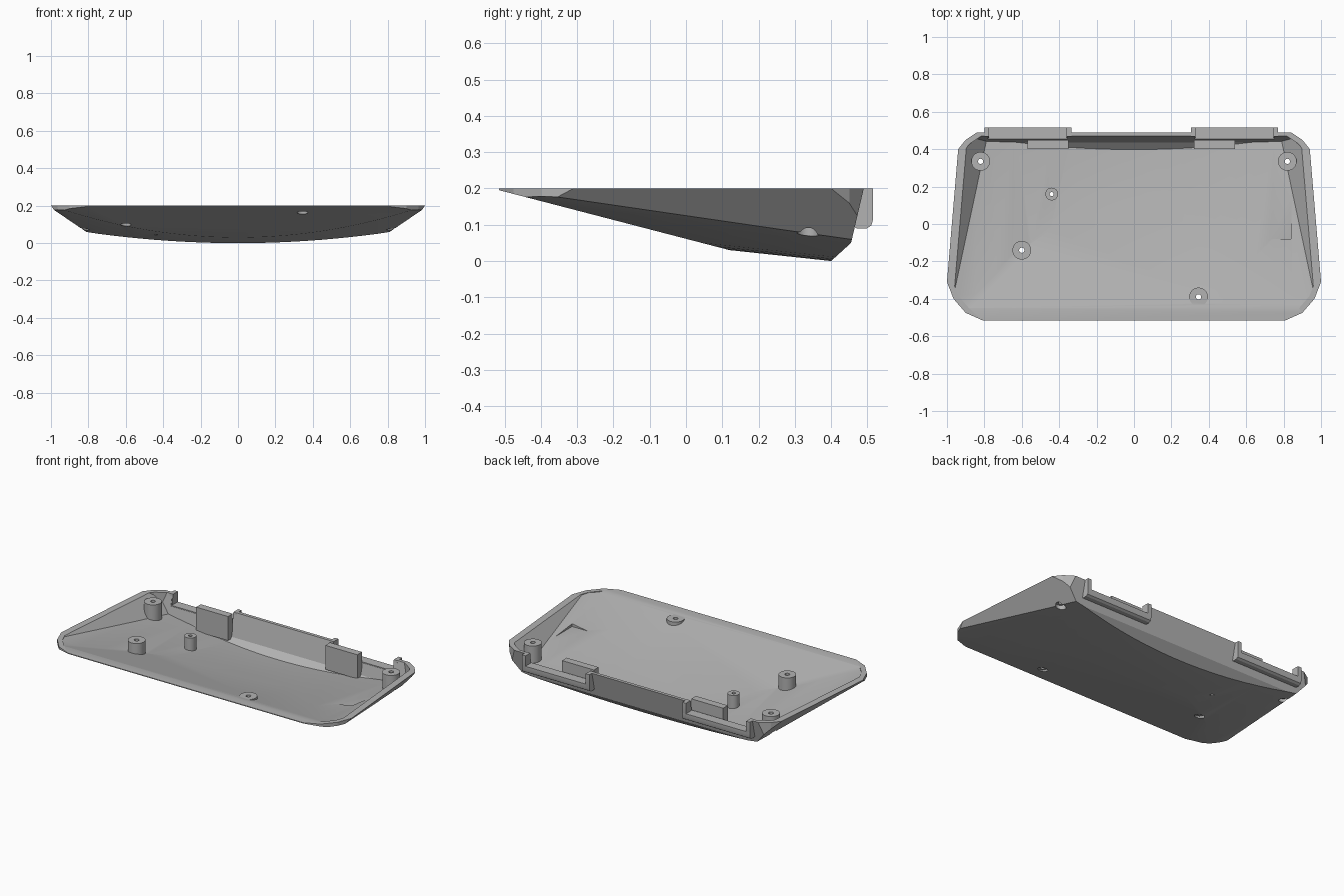
import bpy, bmesh
from mathutils import Vector, Matrix

if "Cube" in bpy.data.objects:
    bpy.data.objects.remove(bpy.data.objects["Cube"], do_unlink=True)

grey = bpy.data.materials.new("plain grey")
grey.use_nodes = True
grey.diffuse_color = (0.45, 0.45, 0.45, 1)
grey.node_tree.nodes["Principled BSDF"].inputs["Base Color"].default_value = (0.45, 0.45, 0.45, 1)

TOP = 0.2


def finish(bm, name):
    bmesh.ops.recalc_face_normals(bm, faces=bm.faces[:])
    mesh = bpy.data.meshes.new(name)
    bm.to_mesh(mesh)
    bm.free()
    mesh.materials.append(grey)
    obj = bpy.data.objects.new(name, mesh)
    bpy.context.collection.objects.link(obj)
    return obj


def box(name, low, high):
    bm = bmesh.new()
    low, high = Vector(low), Vector(high)
    bmesh.ops.create_cube(bm, size=1, matrix=Matrix.Translation((low + high) / 2)
                          @ Matrix.Diagonal((*(high - low), 1)))
    return finish(bm, name)


def post(name, x, y, radius, low, high):
    bm = bmesh.new()
    bmesh.ops.create_cone(bm, cap_ends=True, segments=32, radius1=radius, radius2=radius,
                          depth=high - low, matrix=Matrix.Translation((x, y, (low + high) / 2)))
    return finish(bm, name)


def extrude_x(name, profile, x0, x1):
    bm = bmesh.new()
    face = bm.faces.new([bm.verts.new((x0, y, z)) for y, z in profile])
    out = bmesh.ops.extrude_face_region(bm, geom=[face])
    verts = [v for v in out["geom"] if isinstance(v, bmesh.types.BMVert)]
    bmesh.ops.translate(bm, verts=verts, vec=(x1 - x0, 0, 0))
    return finish(bm, name)


def subtract(target, cutter):
    cutter.hide_render = True
    mod = target.modifiers.new("cut", 'BOOLEAN')
    mod.operation, mod.solver, mod.object = 'DIFFERENCE', 'EXACT', cutter
    bpy.context.view_layer.objects.active = target
    bpy.ops.object.modifier_apply(modifier=mod.name)
    bpy.data.objects.remove(cutter, do_unlink=True)


# Planes bounding the body: point, outward direction, wall thickness
planes = [((0, 0.12, 0.03), (0, -0.26, -1), 0.021),     # sloping front underside
          ((0, -0.515, 0), (0, -1, 0), 0.03),           # front edge
          ((0, 0.4, 0), (0, 0.05, -0.055), 0.02),       # lower back bevel
          ((0, 0.49, TOP), (0, 0.15, -0.035), 0.02)]    # back wall
for i in range(-9, 10):                                 # bowed underside
    x = i / 10
    planes.append(((x, 0.4, 0.1 * x * x), (0.2 * x, -0.107, -1), 0.025))
front_corner = [(0.81, -0.515), (0.9, -0.475), (0.965, -0.4), (1, -0.31)]
back_corner = [(0.94, 0.4), (0.9, 0.45), (0.84, 0.49)]
for s in (-1, 1):
    planes.append(((s, -0.31, TOP), (s, 0.0845, -0.89), 0.032))
    for corner in (front_corner, back_corner):
        for (ax, ay), (bx, by) in zip(corner, corner[1:]):
            planes.append(((s * ax, ay, 0), (s * (by - ay), ax - bx, 0), 0.03))


def body(name, top, inset):
    bm = bmesh.new()
    bmesh.ops.create_cube(bm, size=1, matrix=Matrix.Translation((0, 0, top - 0.5))
                          @ Matrix.Diagonal((2.4, 1.4, 1, 1)))
    for point, normal, wall in planes:
        n = Vector(normal).normalized()
        geom = bm.verts[:] + bm.edges[:] + bm.faces[:]
        cut = bmesh.ops.bisect_plane(bm, geom=geom, dist=1e-5, plane_no=n, clear_outer=True,
                                     plane_co=Vector(point) - n * wall * inset)["geom_cut"]
        edges = [e for e in cut if isinstance(e, bmesh.types.BMEdge) and e.is_boundary]
        if edges:
            bmesh.ops.holes_fill(bm, edges=edges, sides=0)
    return finish(bm, name)


# Hollow tray with standing screw bosses
tray = body("tray", TOP, 0)
cavity = body("cavity", TOP + 0.1, 1)
# x, y, radius, boss top, countersink top, bore radius
bosses = [(-0.82, 0.335, 0.05, 0.195, 0.1, 0.014),
          (0.82, 0.335, 0.05, 0.195, 0.1, 0.014),
          (-0.6, -0.14, 0.05, 0.195, 0.115, 0.014),
          (0.345, -0.39, 0.05, 0.195, 0.175, 0.014),
          (-0.44, 0.16, 0.034, 0.15, 0, 0.011)]
for x, y, r, top, sink, bore in bosses:
    subtract(cavity, post("boss", x, y, r, -0.2, top))
subtract(tray, cavity)
for x, y, r, top, sink, bore in bosses:
    subtract(tray, post("bore", x, y, bore, -0.2, 0.4))
    if sink:
        subtract(tray, post("countersink", x, y, 0.029, -0.2, sink))

# Shallow flat-bottomed recess in the floor
subtract(tray, box("recess", (0.6, -0.08, 0.13), (0.84, 0.2, 0.19)))

# Back latches: trough with two end posts, and an inner plate
foot = [(0.455, 0.1), (0.47, 0.09), (0.498, 0.09), (0.511, 0.098), (0.515, 0.112)]
parts = [tray]
for side, s, inner in (("left", 1, 0.305), ("right", -1, 0.335)):
    outer = inner + 0.465
    subtract(tray, box("notch", (min(s * inner, s * outer) + 0.02, 0.44, 0.13),
                       (max(s * inner, s * outer) - 0.02, 0.6, 0.3)))
    parts.append(extrude_x(side + "_latch_trough", foot + [(0.515, 0.135), (0.455, 0.135)],
                           s * inner, s * outer))
    for label, x in (("inner", inner), ("outer", outer - 0.025)):
        parts.append(extrude_x(f"{side}_latch_{label}_post",
                               foot + [(0.515, TOP), (0.468, TOP)], s * x, s * (x + 0.025)))
    xs = sorted((s * (inner + 0.015), s * (inner + 0.235)))
    parts.append(box(side + "_latch_plate", (xs[0], 0.402, 0.05), (xs[1], 0.448, TOP)))

# Smooth shading with sharp edges kept
bpy.ops.object.select_all(action='DESELECT')
for obj in parts:
    obj.select_set(True)
bpy.context.view_layer.objects.active = tray
bpy.ops.object.shade_smooth_by_angle(angle=0.3)
